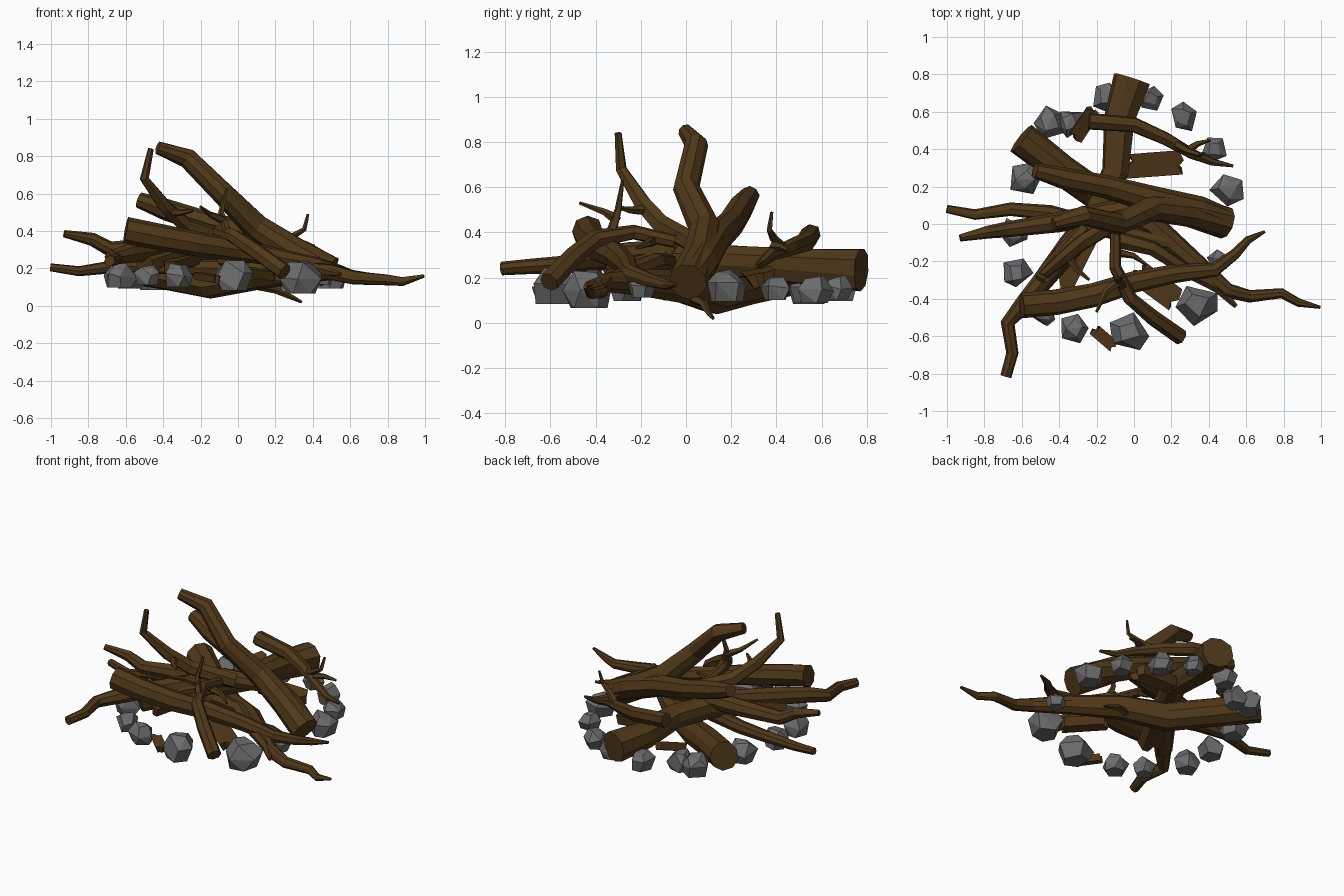
import bpy, bmesh, math, random
from mathutils import Vector, Matrix

if "Cube" in bpy.data.objects:
    bpy.data.objects.remove(bpy.data.objects["Cube"])

random.seed(7)


def material(name, rgb):
    m = bpy.data.materials.new(name)
    m.diffuse_color = (*rgb, 1)
    m.use_nodes = True
    m.node_tree.nodes["Principled BSDF"].inputs["Base Color"].default_value = m.diffuse_color
    return m


BARK = material("bark", (0.08, 0.04, 0.01))
SPLIT = material("split_wood", (0.085, 0.04, 0.01))
STONE = material("stone", (0.15, 0.15, 0.155))


def finish(bm, name, mat):
    bmesh.ops.recalc_face_normals(bm, faces=bm.faces)
    me = bpy.data.meshes.new(name)
    bm.to_mesh(me)
    bm.free()
    me.materials.append(mat)
    ob = bpy.data.objects.new(name, me)
    bpy.context.collection.objects.link(ob)
    return ob


def branch(name, pts, sides=8, fat=1.06):
    """Faceted tube through (x, y, z, radius) points, capped at both ends."""
    bm = bmesh.new()
    p = [Vector(q[:3]) for q in pts]
    n = len(p)
    t = (p[1] - p[0]).normalized()
    u = t.orthogonal().normalized()
    wobble = [random.uniform(0.92, 1.06) for _ in range(sides)]
    rings = []
    for i in range(n):
        new = (p[min(i + 1, n - 1)] - p[max(i - 1, 0)]).normalized()
        u = t.rotation_difference(new) @ u
        t = new
        u = (u - t * u.dot(t)).normalized()
        v = t.cross(u)
        ring = []
        for k in range(sides):
            a = 2 * math.pi * k / sides
            r = pts[i][3] * fat * wobble[k] * random.uniform(0.96, 1.04)
            ring.append(bm.verts.new(p[i] + (u * math.cos(a) + v * math.sin(a)) * r))
        rings.append(ring)
    for a, b in zip(rings, rings[1:]):
        for k in range(sides):
            j = (k + 1) % sides
            bm.faces.new((a[k], a[j], b[j], b[k]))
    bm.faces.new(rings[0])
    bm.faces.new(rings[-1])
    return finish(bm, name, BARK)


def plank(name, loc, length, width, thick, turn, tilt=0, roll=0):
    """Split piece: jagged-ended outline extruded, with a narrower bark back."""
    bm = bmesh.new()
    l, w = length / 2, width / 2
    outline = [(-l, -w), (l * .95, -w * .9), (l * .8, -w * .3), (l, w * .2), (l * .85, w),
               (-l * .9, w * .9), (-l * .75, w * .3), (-l * 1.05, -w * .2)]
    top = [bm.verts.new((x, y, thick / 2)) for x, y in outline]
    low = [bm.verts.new((x, y * .6, -thick / 2)) for x, y in outline]
    bm.faces.new(top)
    bm.faces.new(low)
    for i in range(8):
        j = (i + 1) % 8
        bm.faces.new((top[i], top[j], low[j], low[i]))
    rot = (Matrix.Rotation(math.radians(turn), 4, 'Z') @ Matrix.Rotation(math.radians(tilt), 4, 'Y')
           @ Matrix.Rotation(math.radians(roll), 4, 'X'))
    bm.transform(Matrix.Translation(loc) @ rot)
    return finish(bm, name, SPLIT)


def rock(name, x, y, z, r):
    """Blocky stone: jittered block with chipped corners and a flat base."""
    bm = bmesh.new()
    spin = random.uniform(0, 6)
    for level, scale, count in ((-.72, .8, 5), (.12, 1.06, 5), (.8, .6, 4)):
        for k in range(count):
            a = spin + 2 * math.pi * (k + random.uniform(-.2, .2)) / count
            s = r * scale * random.uniform(.92, 1.1)
            h = level + (random.uniform(-.18, .18) if level > 0 else 0)
            bm.verts.new((x + s * math.cos(a), y + s * math.sin(a), z + r * h))
        spin += .15
    hull = bmesh.ops.convex_hull(bm, input=bm.verts)
    loose = {g for g in hull["geom_interior"] + hull["geom_unused"] if isinstance(g, bmesh.types.BMVert)}
    bmesh.ops.delete(bm, geom=list(loose), context='VERTS')
    bmesh.ops.dissolve_limit(bm, angle_limit=math.radians(18), verts=bm.verts, edges=bm.edges)
    return finish(bm, name, STONE)


# Large logs
branch("back_log", [(-.01, .775, .235, .1), (-.08, .56, .25, .084), (-.1, .28, .27, .074),
                    (-.2, .06, .28, .072), (-.34, -.12, .27, .07), (-.5, -.32, .22, .055)], 9)
branch("tall_log", [(.49, .01, .18, .088), (.3, .06, .29, .08), (.1, .085, .42, .07),
                    (-.08, .0, .6, .06), (-.27, .045, .79, .052), (-.43, 0, .845, .034)], 9, 1)
branch("upper_log", [(-.53, .285, .565, .042), (-.38, .245, .51, .058), (-.15, .2, .44, .062),
                     (.1, .13, .37, .07), (.35, .07, .27, .075), (.47, .02, .2, .075)])
branch("low_log", [(-.6, .46, .215, .085), (-.38, .29, .17, .08), (-.15, .13, .125, .08),
                   (.1, -.01, .16, .068), (.32, -.2, .18, .054), (.5, -.355, .18, .04),
                   (.62, -.385, .15, .033), (.79, -.37, .14, .027), (.88, -.42, .13, .022),
                   (.995, -.445, .16, .008)], 9)
branch("front_log", [(-.6, -.435, .405, .066), (-.42, -.42, .37, .064), (-.22, -.38, .335, .061),
                     (0, -.31, .3, .054), (.22, -.265, .26, .046), (.43, -.245, .22, .037),
                     (.54, -.16, .19, .028), (.61, -.085, .17, .021), (.7, -.04, .17, .007)])

# Middle branches
branch("left_upper_branch", [(-.93, -.075, .385, .019), (-.78, -.045, .355, .034), (-.68, -.03, .3, .042),
                             (-.4, .01, .31, .055), (-.15, .06, .34, .058), (.15, .12, .34, .045)])
branch("left_lower_branch", [(-1, .08, .205, .022), (-.85, .05, .185, .027), (-.66, .08, .21, .035),
                             (-.45, .06, .21, .04), (-.1, -.04, .2, .045), (.2, -.1, .2, .035)])
branch("bent_front_branch", [(-.685, -.815, .24, .028), (-.65, -.69, .25, .031), (-.675, -.53, .26, .037),
                             (-.59, -.43, .28, .047), (-.45, -.25, .3, .052), (-.25, -.02, .32, .05)])
branch("upright_branch", [(-.465, -.3, .84, .015), (-.5, -.285, .68, .024), (-.39, -.19, .53, .036),
                          (-.28, -.1, .43, .042), (-.05, .04, .35, .045)], 6)
branch("front_right_branch", [(.25, -.605, .18, .042), (.1, -.5, .29, .042), (-.02, -.4, .37, .038),
                              (-.1, -.23, .4, .032), (-.1, -.05, .36, .028)], 7)
branch("back_right_branch", [(-.24, .55, .39, .046), (0, .53, .36, .043), (.17, .455, .33, .036),
                             (.31, .375, .3, .028), (.42, .33, .26, .02), (.53, .31, .25, .008)], 7)
branch("inner_right_branch", [(-.1, -.08, .26, .045), (.1, -.13, .27, .038), (.3, -.26, .22, .032),
                              (.45, -.34, .19, .028), (.545, -.44, .17, .012)], 6)

# Thin twigs: each is a list of points tapering to the tip
TWIGS = [
    [(-.06, -.33, .4), (-.09, -.3, .5), (-.06, -.28, .63)],
    [(-.08, -.31, .46), (-.15, -.36, .49), (-.2, -.47, .53)],
    [(-.36, -.17, .5), (-.3, -.25, .5), (-.24, -.3, .51)],
    [(.2, .44, .32), (.29, .39, .37), (.355, .37, .41), (.375, .38, .49)],
    [(.28, .39, .34), (.34, .43, .335), (.41, .45, .32)],
    [(.05, .01, .12), (.2, .08, .085), (.29, .1, .045), (.34, .12, .02)],
    [(-.1, -.15, .36), (0, -.17, .35), (.07, -.22, .33)],
]
for i, path in enumerate(TWIGS):
    n = len(path)
    branch(f"twig_{i + 1}", [(*q, .024 - .017 * k / (n - 1)) for k, q in enumerate(path)], 5)

# Split wood pieces
plank("split_piece_back", (.11, .325, .2), .31, .14, .06, 3, 4, 12)
plank("split_piece_left", (-.32, -.18, .23), .34, .15, .06, 62, -8)
plank("split_piece_front", (.12, -.33, .17), .28, .14, .05, -38, 6)
plank("split_chip_back", (-.27, .54, .22), .19, .09, .05, 55, -12, 25)
plank("split_chip_front", (-.16, -.61, .15), .15, .07, .04, -42, 8)

# Ring of stones
ROCKS = [(-.15, .68, .15, .075), (.09, .67, .15, .064), (.27, .57, .14, .073), (.43, .4, .15, .067),
         (.5, .18, .155, .085), (.45, -.2, .155, .058), (.34, -.43, .145, .11), (-.03, -.58, .155, .1),
         (-.32, -.56, .155, .075), (-.48, -.48, .16, .068), (-.63, -.26, .155, .08),
         (-.64, -.04, .155, .078), (-.58, .24, .155, .085), (-.45, .54, .145, .085), (-.34, .54, .145, .078)]
for i, r in enumerate(ROCKS):
    rock(f"stone_{i + 1}", *r)
